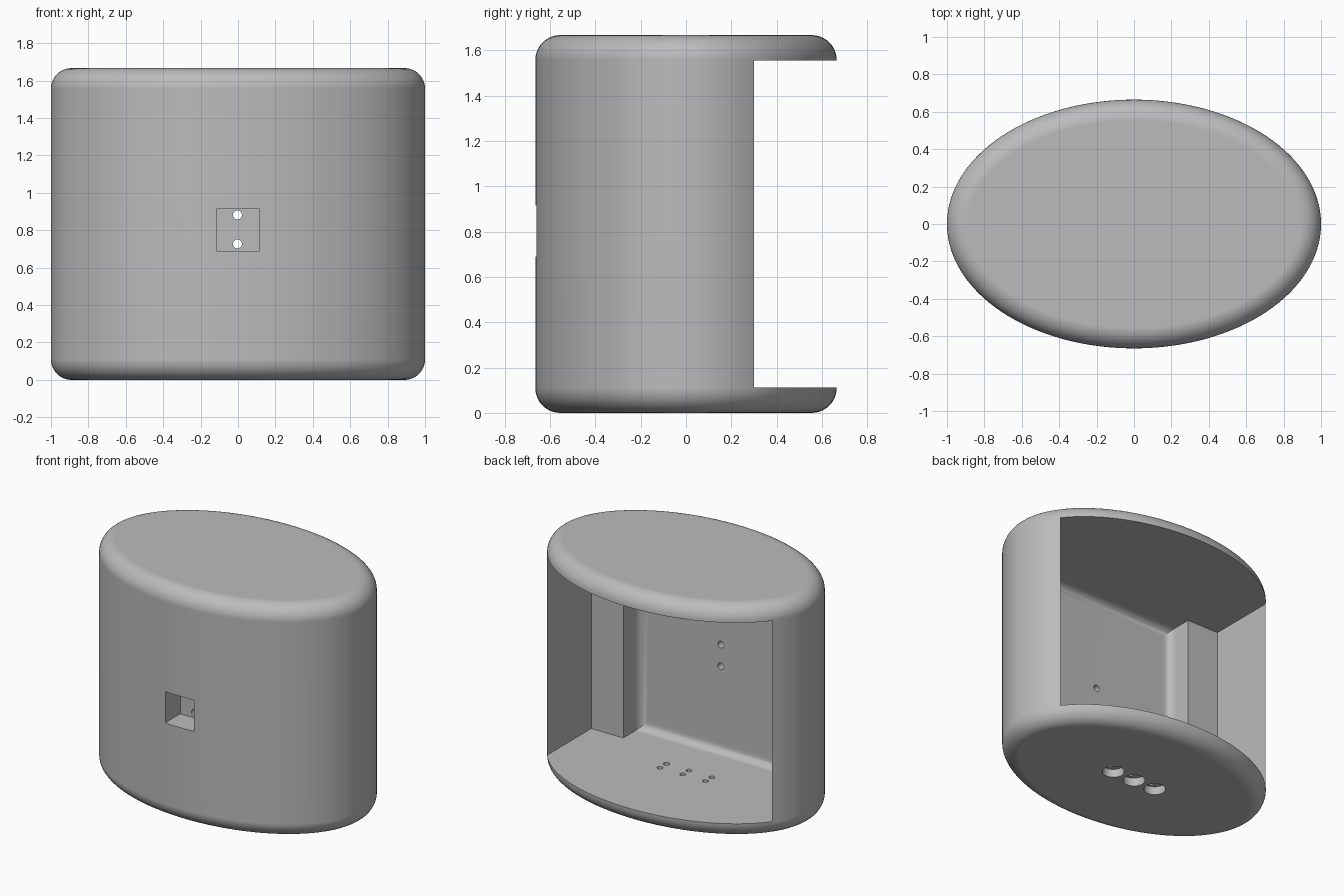
import bpy, bmesh, math
from mathutils import Matrix

if "Cube" in bpy.data.objects:
    bpy.data.objects.remove(bpy.data.objects["Cube"])

A, B, H, R = 1.0, 0.665, 1.667, 0.11     # ellipse half axes, height, rim radius
FLOOR, CEIL = 0.113, 1.555
SIDES, STEPS = 128, 10

grey = bpy.data.materials.new("plain grey")
grey.use_nodes = True
COLOUR = (0.5, 0.5, 0.5, 1)
grey.diffuse_color = COLOUR
grey.node_tree.nodes["Principled BSDF"].inputs["Base Color"].default_value = COLOUR


def make(name, bm):
    bmesh.ops.recalc_face_normals(bm, faces=bm.faces)
    mesh = bpy.data.meshes.new(name)
    bm.to_mesh(mesh)
    bm.free()
    mesh.materials.append(grey)
    obj = bpy.data.objects.new(name, mesh)
    bpy.context.collection.objects.link(obj)
    return obj


def box(name, lo, hi, rounded=0):
    bm = bmesh.new()
    size = [h - l for l, h in zip(lo, hi)]
    mid = [(h + l) / 2 for l, h in zip(lo, hi)]
    bmesh.ops.create_cube(bm, size=1, matrix=Matrix.Translation(mid) @ Matrix.Diagonal((*size, 1)))
    if rounded:  # round the edges around the deepest wall
        deep = [e for e in bm.edges if all(v.co.y < lo[1] + 0.001 for v in e.verts)]
        bmesh.ops.bevel(bm, geom=deep, offset=rounded, segments=8, profile=0.5, affect='EDGES')
    return make(name, bm)


def rod(name, centre, radius, length, along_y=False):
    bm = bmesh.new()
    turn = Matrix.Rotation(math.pi / 2 if along_y else 0, 4, 'X')
    bmesh.ops.create_cone(bm, cap_ends=True, segments=32, radius1=radius, radius2=radius,
                          depth=length, matrix=Matrix.Translation(centre) @ turn)
    return make(name, bm)


# Oval body: elliptical rings, pulled in along their normals at the rounded rims
arc = [math.pi / 2 * i / STEPS for i in range(STEPS + 1)]
profile = [(R * (1 - math.sin(t)), R * (1 - math.cos(t))) for t in arc]
profile += [(inset, H - z) for inset, z in reversed(profile)]
bm = bmesh.new()
rings = []
for inset, z in profile:
    ring = []
    for i in range(SIDES):
        t = math.tau * i / SIDES
        nx, ny = B * math.cos(t), A * math.sin(t)
        k = inset / math.hypot(nx, ny)
        ring.append(bm.verts.new((A * math.cos(t) - nx * k, B * math.sin(t) - ny * k, z)))
    rings.append(ring)
for low, high in zip(rings, rings[1:]):
    for i in range(SIDES):
        j = (i + 1) % SIDES
        bm.faces.new((low[i], low[j], high[j], high[i]))
bm.faces.new(rings[0])
bm.faces.new(rings[-1])
body = make("oval_housing", bm)

# Open back, deeper inner bay and front sensor pocket
cutters = [
    box("back_opening", (-0.892, -0.2, FLOOR), (0.892, 1, CEIL)),
    box("inner_bay", (-0.638, -0.39, FLOOR), (0.638, 0.5, CEIL), rounded=0.06),
    box("front_pocket", (-0.115, -1, 0.69), (0.115, -0.49, 0.915)),
]
# Wire holes from the pocket into the bay
for z in (0.727, 0.882):
    cutters.append(rod("pocket_hole", (-0.003, -0.44, z), 0.024, 0.2, along_y=True))
# Round sockets underneath, each with a pair of small holes
for x in (-0.18, 0, 0.18):
    cutters.append(rod("base_socket", (x, 0, 0), 0.073, 0.12))
    for y in (-0.036, 0.036):
        cutters.append(rod("base_hole", (x, y, 0.08), 0.02, 0.14))

for cutter in cutters:
    cutter.hide_render = True
    mod = body.modifiers.new(cutter.name, 'BOOLEAN')
    mod.operation, mod.solver, mod.object = 'DIFFERENCE', 'EXACT', cutter

# Bake the cuts and drop the cutters
bpy.context.view_layer.update()
graph = bpy.context.evaluated_depsgraph_get()
result = bpy.data.meshes.new_from_object(body.evaluated_get(graph))
body.modifiers.clear()
body.data = result
for cutter in cutters:
    bpy.data.objects.remove(cutter)
result.materials.clear()
result.materials.append(grey)
for face in result.polygons:
    face.material_index = 0

# Smooth the curves, keep cut edges crisp
bpy.ops.object.select_all(action='DESELECT')
body.select_set(True)
bpy.context.view_layer.objects.active = body
bpy.ops.object.shade_smooth_by_angle(angle=math.radians(30))
weighted = body.modifiers.new("even_shading", 'WEIGHTED_NORMAL')
weighted.keep_sharp = True
